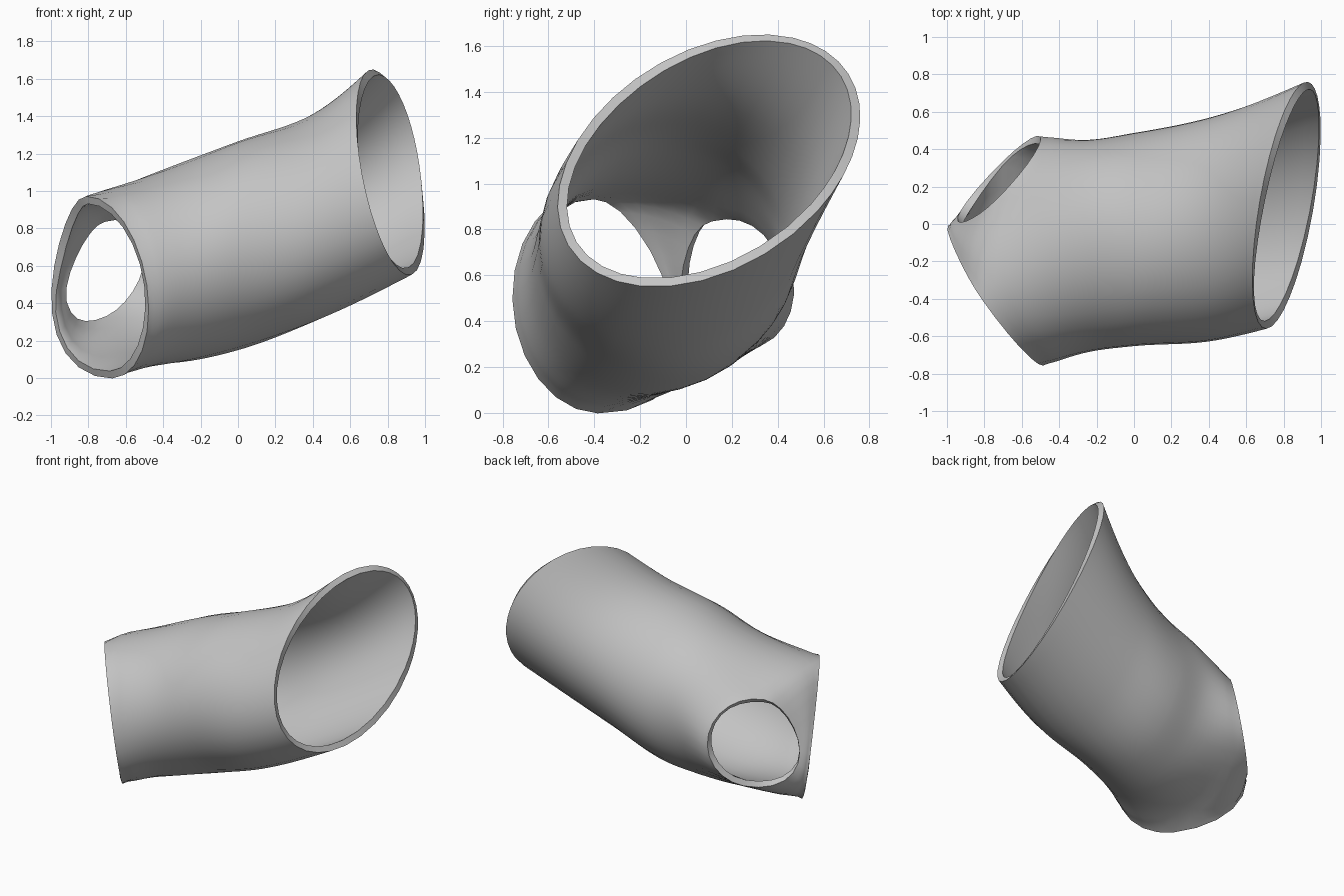
import bpy, bmesh, math
from mathutils import Vector as V

if "Cube" in bpy.data.objects:
    bpy.data.objects.remove(bpy.data.objects["Cube"])

N, G, ROWS = 13, 6, 8   # points per half opening, gap segments, rows per span


def opening(c, u, v, k, a0, a1, n=N):
    """Arc of an opening between two angles; k squares off the web side."""
    out = []
    for i in range(n):
        a = math.radians(a0 + (a1 - a0) * i / (n - 1))
        w = math.cos(a)
        if w < 0:
            w -= k * math.sin(2 * a)
        out.append(V(c) + V(u) * w + V(v) * math.sin(a))
    return out


def bridge(a, b):
    """Bulged strip of points from a to b."""
    core = V((-0.55, -0.1, 0.5))
    k = 0.085 if a.z > 0.5 else 0.04
    pts = []
    for i in range(G + 1):
        s = i / G
        p = a.lerp(b, s)
        pts.append(p + (p - core).normalized() * (a - b).length * k * 4 * s * (1 - s))
    return pts


# Two openings at the narrow end, each split into an outer and a web half
big = ((-0.742, -0.395, 0.485), (0.255, -0.362, 0.01), (-0.07, -0.01, 0.487), 0.19)
small = ((-0.72, 0.232, 0.58), (0.221, 0.218, 0.09), (-0.015, -0.10, 0.285), 0.12)
big_far, big_web = opening(*big, 90, -90), opening(*big, 90, 270)
small_far, small_web = opening(*small, -90, 90), opening(*small, 90, 270)
web = [bridge(a, b) for a, b in zip(big_web, small_web)]

# Outline ring around both openings
ring = big_far + web[-1][1:-1] + small_far + web[0][::-1][1:-1]
M = len(ring)


def spread(a, b, n):
    return [a + (b - a) * i / n for i in range(n)]


angles = (spread(119, 243, N - 1) + spread(243, 316, G) +
          spread(316, 416, N - 1) + spread(416, 479, G))


def section(cy, cz, hy, hz, skew, x, xy=0, xz=0):
    """Slanted oval across the sleeve."""
    out = []
    for d in angles:
        t = math.radians(d)
        y, z = cy + hy * math.cos(t), cz + hz * math.sin(t + skew)
        out.append(V((x + xy * y + xz * z, y, z)))
    return out


stations = [ring,
            section(-0.118, 0.632, 0.568, 0.540, 0.08, -0.25),
            section(-0.083, 0.707, 0.570, 0.558, 0.02, 0.0),
            section(-0.03, 0.855, 0.598, 0.558, 0.14, 0.4),
            section(0.10, 1.10, 0.66, 0.55, 0.36, 1.104, 0.249, -0.285)]


def curve(p):
    """Smooth chord-length curve through the station points."""
    t = [0.0]
    for a, b in zip(p, p[1:]):
        t.append(t[-1] + (b - a).length)
    slope = [(b - a) / (v - u) for a, b, u, v in zip(p, p[1:], t, t[1:])]
    m = [slope[0]]
    for i in range(1, len(p) - 1):
        h0, h1 = t[i] - t[i - 1], t[i + 1] - t[i]
        m.append((slope[i - 1] * h1 + slope[i] * h0) / (h0 + h1))
    m.append(slope[-1] * 1.5 - m[-1] * 0.5)
    out = []
    for i in range(len(p) - 1):
        h = t[i + 1] - t[i]
        for k in range(ROWS):
            s = k / ROWS
            out.append(p[i] * (2*s**3 - 3*s*s + 1) + m[i] * h * (s**3 - 2*s*s + s)
                       + p[i + 1] * (3*s*s - 2*s**3) + m[i + 1] * h * (s**3 - s*s))
    return out + [p[-1]]


bm = bmesh.new()


def grid(cols, closed):
    vs = [[bm.verts.new(p) for p in c] for c in cols]
    for i in range(len(vs) - (0 if closed else 1)):
        a, b = vs[i], vs[(i + 1) % len(vs)]
        for j in range(len(a) - 1):
            bm.faces.new((a[j], a[j + 1], b[j + 1], b[j]))


# Sleeve body and the web between the openings, welded together
grid([curve([s[i] for s in stations]) for i in range(M)], True)
grid(web, False)
bmesh.ops.remove_doubles(bm, verts=bm.verts, dist=0.0005)

# Soften the joint without shrinking, fading out along the body
inner = []
for v in bm.verts:
    fade = min(1.0, max(0.0, (-0.3 - v.co.x) / 0.25))
    if not v.is_boundary and fade > 0:
        inner.append((v, fade, [e.other_vert(v) for e in v.link_edges]))
for step in range(24):
    f = 0.5 if step % 2 == 0 else -0.51
    new = [v.co + (sum((n.co for n in near), V()) / len(near) - v.co) * f * fade
           for v, fade, near in inner]
    for (v, _, _), co in zip(inner, new):
        v.co = co

bmesh.ops.recalc_face_normals(bm, faces=bm.faces)
top = max(bm.faces, key=lambda q: q.calc_center_median().z)
if top.normal.z < 0:
    bmesh.ops.reverse_faces(bm, faces=bm.faces)

mesh = bpy.data.meshes.new("sleeve")
bm.to_mesh(mesh)
bm.free()
sleeve = bpy.data.objects.new("sleeve", mesh)
bpy.context.collection.objects.link(sleeve)

grey = bpy.data.materials.new("grey")
grey.diffuse_color = (0.55, 0.55, 0.55, 1)
grey.use_nodes = True
grey.node_tree.nodes["Principled BSDF"].inputs["Base Color"].default_value = grey.diffuse_color
mesh.materials.append(grey)

# Wall thickness
bpy.context.view_layer.objects.active = sleeve
sleeve.select_set(True)
wall = sleeve.modifiers.new("wall", 'SOLIDIFY')
wall.thickness = 0.042
wall.offset = -1
bpy.ops.object.modifier_apply(modifier="wall")
bpy.ops.object.shade_smooth_by_angle(angle=math.radians(40))
